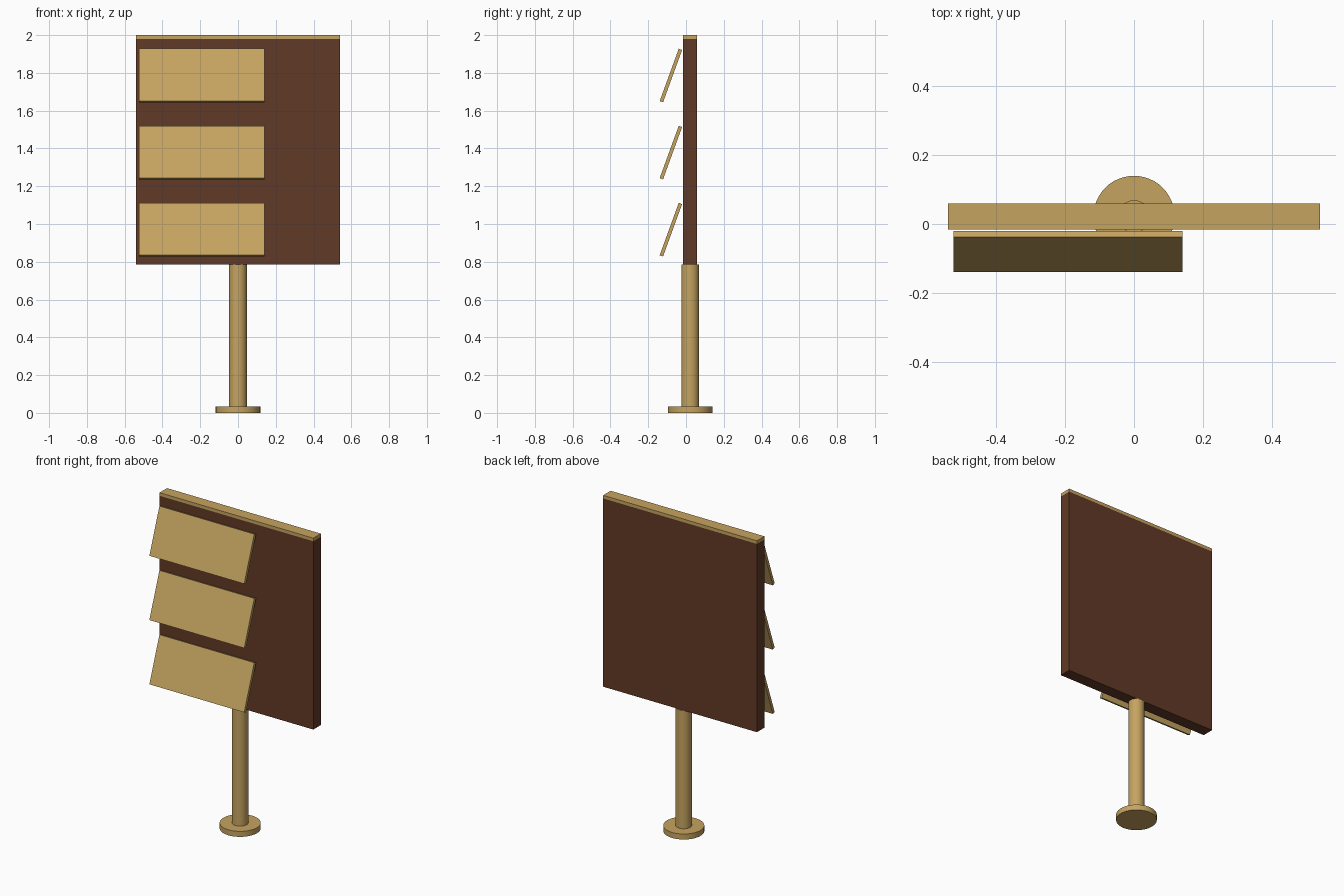
import bpy
from math import radians

default = bpy.data.objects.get("Cube")
if default:
    bpy.data.objects.remove(default, do_unlink=True)


def make_material(name, rgb):
    mat = bpy.data.materials.new(name)
    mat.use_nodes = True
    color = (*rgb, 1)
    mat.diffuse_color = color
    for node in mat.node_tree.nodes:
        if node.type == 'BSDF_PRINCIPLED':
            node.inputs["Base Color"].default_value = color
    return mat


light_wood = make_material("light_wood", (0.565, 0.371, 0.119))
dark_wood = make_material("dark_wood", (0.120, 0.042, 0.019))


def box(name, center, size, mat, tilt=0):
    bpy.ops.mesh.primitive_cube_add(size=1, location=center)
    obj = bpy.context.object
    obj.name = name
    obj.scale = size
    bpy.ops.object.transform_apply(location=False, rotation=False, scale=True)
    obj.rotation_euler.x = radians(tilt)
    obj.data.materials.append(mat)
    return obj


def cylinder(name, radius, bottom, top, mat):
    bpy.ops.mesh.primitive_cylinder_add(
        vertices=48, radius=radius, depth=top - bottom,
        location=(0, POST_Y, (bottom + top) / 2))
    obj = bpy.context.object
    obj.name = name
    obj.data.materials.append(mat)
    bpy.ops.object.shade_smooth_by_angle(angle=radians(40))
    return obj


POST_Y = 0.022
BOARD_BOTTOM, CAP_BOTTOM, TOP = 0.785, 1.98, 2.0

# Round foot and post
cylinder("base_disc", 0.118, 0, 0.035, light_wood)
cylinder("post", 0.047, 0.035, BOARD_BOTTOM, light_wood)

# Board with its light top strip
box("board", (0, POST_Y, (BOARD_BOTTOM + CAP_BOTTOM) / 2),
    (1.08, 0.075, CAP_BOTTOM - BOARD_BOTTOM), dark_wood)
box("top_strip", (0, POST_Y, (CAP_BOTTOM + TOP) / 2),
    (1.08, 0.075, TOP - CAP_BOTTOM), light_wood)

# Three tilted slats on the front
for i in range(3):
    box(f"slat_{i + 1}", (-0.192, -0.08, 0.97 + i * 0.408),
        (0.666, 0.019, 0.295), light_wood, tilt=-20)
